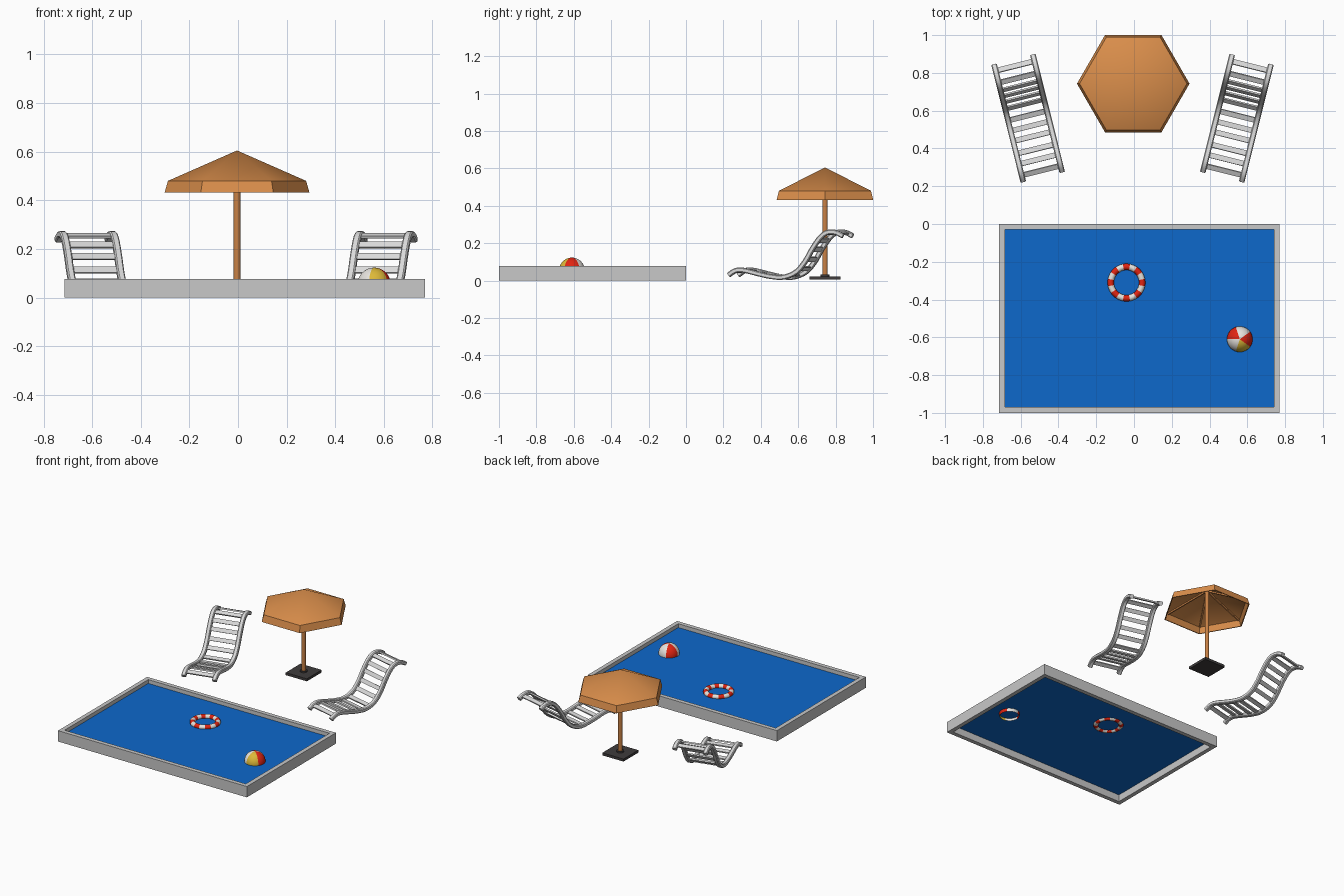
import bpy, bmesh, math
from mathutils import Vector, Matrix

if "Cube" in bpy.data.objects:
    bpy.data.objects.remove(bpy.data.objects["Cube"])


def material(name, r, g, b):
    m = bpy.data.materials.new(name)
    m.diffuse_color = (r, g, b, 1)
    m.use_nodes = True
    m.node_tree.nodes["Principled BSDF"].inputs["Base Color"].default_value = m.diffuse_color
    return m


STONE = material("pool stone", 0.58, 0.58, 0.58)
WATER = material("water blue", 0.004, 0.14, 0.60)
PLASTIC = material("chair light grey", 0.70, 0.70, 0.70)
ORANGE = material("canopy orange", 0.70, 0.27, 0.07)
WOOD = material("pole wood", 0.58, 0.22, 0.06)
DARK = material("base dark grey", 0.05, 0.045, 0.045)
RED = material("red", 0.75, 0.018, 0.006)
WHITE = material("white", 0.85, 0.82, 0.78)
YELLOW = material("yellow", 0.72, 0.48, 0.04)


def finish(name, bm, mats, smooth=30):
    bmesh.ops.remove_doubles(bm, verts=bm.verts, dist=1e-5)
    me = bpy.data.meshes.new(name)
    bm.to_mesh(me)
    bm.free()
    for m in mats:
        me.materials.append(m)
    if smooth:
        me.shade_smooth()
        me.set_sharp_from_angle(angle=math.radians(smooth))
    ob = bpy.data.objects.new(name, me)
    bpy.context.collection.objects.link(ob)
    return ob


def skin(bm, rings, closed=False, caps=False, index=None):
    """Join a row of equal point loops with quads."""
    vs = [[bm.verts.new(p) for p in r] for r in rings]
    n, k = len(vs), len(vs[0])
    faces = []
    for i in range(n if closed else n - 1):
        a, b = vs[i], vs[(i + 1) % n]
        for j in range(k):
            f = bm.faces.new((a[j], a[(j + 1) % k], b[(j + 1) % k], b[j]))
            f.material_index = index(i) if index else 0
            faces.append(f)
    if caps:
        faces += [bm.faces.new(vs[0]), bm.faces.new(vs[-1])]
    bmesh.ops.recalc_face_normals(bm, faces=faces)


def box(bm, size, matrix):
    bmesh.ops.create_cube(bm, size=1, matrix=matrix @ Matrix.Diagonal((*size, 1)))


def circle(r, z, n, cx=0, cy=0):
    return [(cx + r * math.cos(math.tau * i / n), cy + r * math.sin(math.tau * i / n), z)
            for i in range(n)]


# Pool: open-bottomed frame and a water sheet
def rect(inset, z):
    x0, x1, y0, y1 = -0.714 + inset, 0.77 - inset, -1 + inset, -inset
    return [(x0, y0, z), (x1, y0, z), (x1, y1, z), (x0, y1, z)]


bm = bmesh.new()
skin(bm, [rect(0, 0), rect(0, 0.077), rect(0.03, 0.077), rect(0.03, 0)], closed=True)
finish("pool_frame", bm, [STONE], 0)
bm = bmesh.new()
bm.faces.new([bm.verts.new(p) for p in rect(0.029, 0.05)])
finish("pool_water", bm, [WATER], 0)

# Life ring: sixteen red and white bands, 4 steps each
bm = bmesh.new()
N = 64
rings = []
for i in range(N):
    a = math.tau * (i - 2) / N
    rings.append([((0.083 + 0.017 * math.cos(t)) * math.cos(a) - 0.04,
                   (0.083 + 0.017 * math.cos(t)) * math.sin(a) - 0.31,
                   0.056 + 0.017 * math.sin(t))
                  for t in (math.tau * j / 16 for j in range(16))])
skin(bm, rings, closed=True, index=lambda i: (i // 4) % 2)
finish("life_ring", bm, [RED, WHITE], 40)

# Beach ball: five colour sectors, cut open below the water line
bm = bmesh.new()
bmesh.ops.create_uvsphere(bm, u_segments=40, v_segments=24, radius=0.068)
bmesh.ops.bisect_plane(bm, geom=bm.verts[:] + bm.edges[:] + bm.faces[:],
                       plane_co=(0, 0, -0.026), plane_no=(0, 0, -1), clear_outer=True)
for f in bm.faces:
    c = f.calc_center_median()
    sector = int(((math.degrees(math.atan2(c.y, c.x)) + 36) % 360) // 72)
    f.material_index = (0, 1, 0, 1, 2)[sector]
bmesh.ops.translate(bm, verts=bm.verts, vec=(0.56, -0.61, 0.055))
finish("beach_ball", bm, [RED, WHITE, YELLOW], 40)

# Parasol
PX, PY = -0.004, 0.743
bm = bmesh.new()
outer = [(0, 0.605), (0.284, 0.480), (0.298, 0.432)]
inner = [(0.291, 0.432), (0.278, 0.474), (0, 0.597)]
skin(bm, [circle(r, z, 6, PX, PY) for r, z in outer + inner])
bmesh.ops.dissolve_degenerate(bm, dist=1e-5, edges=bm.edges[:])
finish("parasol_canopy", bm, [ORANGE], 30)

bm = bmesh.new()
skin(bm, [circle(0.0145, z, 20, PX, PY) for z in (0.02, 0.595)], caps=True)
finish("parasol_pole", bm, [WOOD])

bm = bmesh.new()
for i in range(6):  # ribs under the canopy corners
    m = Matrix.Translation((PX, PY, 0)) @ Matrix.Rotation(math.tau * i / 6, 4, 'Z')
    slope = math.atan2(0.123, 0.278)
    m = m @ Matrix.Translation((0.14, 0, 0.530)) @ Matrix.Rotation(slope, 4, 'Y')
    box(bm, (0.29, 0.010, 0.012), m)
finish("parasol_ribs", bm, [WOOD], 0)

bm = bmesh.new()
box(bm, (0.166, 0.166, 0.018), Matrix.Translation((PX, PY, 0.014)))
skin(bm, [circle(0.024, z, 20, PX, PY) for z in (0.02, 0.032)], caps=True)
finish("parasol_base", bm, [DARK])

# Lounge chair side profile (distance from foot, height)
PROFILE = [(0, 0.030), (0.03, 0.050), (0.06, 0.057), (0.10, 0.052), (0.16, 0.037),
           (0.23, 0.022), (0.30, 0.018), (0.37, 0.045), (0.42, 0.10), (0.46, 0.168),
           (0.50, 0.225), (0.535, 0.254), (0.57, 0.260), (0.60, 0.254), (0.63, 0.238)]


def smooth_path(pts, steps=5):
    p = [Vector(q) for q in pts]
    p = [2 * p[0] - p[1]] + p + [2 * p[-1] - p[-2]]
    out = []
    for i in range(1, len(p) - 2):
        a, b, c, d = p[i - 1:i + 3]
        for s in range(steps):
            t = s / steps
            out.append(0.5 * (2 * b + (c - a) * t + (2 * a - 5 * b + 4 * c - d) * t * t
                              + (3 * b - a - 3 * c + d) * t ** 3))
    return out + [p[-2]]


PATH = smooth_path(PROFILE)
TANGENT = [(PATH[min(i + 1, len(PATH) - 1)] - PATH[max(i - 1, 0)]).normalized()
           for i in range(len(PATH))]
LENGTH = [0]
for a, b in zip(PATH, PATH[1:]):
    LENGTH.append(LENGTH[-1] + (b - a).length)


def chair(side, label):
    place = (Matrix.Translation((-0.008 + side * 0.553, 0.561, 0))
             @ Matrix.Rotation(-side * math.radians(14), 4, 'Z')
             @ Matrix.Translation((0, -0.316, 0)))
    # Two curved rails with a chamfered section
    bm = bmesh.new()
    w, h, c = 0.015, 0.013, 0.005
    section = [(-w, -h + c), (-w, h - c), (-w + c, h), (w - c, h),
               (w, h - c), (w, -h + c), (w - c, -h), (-w + c, -h)]
    for sx in (-1, 1):
        skin(bm, [[(sx * 0.106 + u, p.x - t.y * v, p.y + t.x * v) for u, v in section]
                  for p, t in zip(PATH, TANGENT)], caps=True)
    bm.transform(place)
    finish(label + "_chair_rails", bm, [PLASTIC], 35)
    # Evenly spaced slats following the curve
    bm = bmesh.new()
    count = 12
    for k in range(count):
        d = 0.035 + (LENGTH[-1] - 0.07) * k / (count - 1)
        i = min(range(len(PATH)), key=lambda n: abs(LENGTH[n] - d))
        p, t = PATH[i], TANGENT[i]
        m = Matrix.Translation((0, p.x, p.y)) @ Matrix.Rotation(math.atan2(t.y, t.x), 4, 'X')
        box(bm, (0.20, 0.028, 0.010), m)
    bm.transform(place)
    finish(label + "_chair_slats", bm, [PLASTIC], 0)


chair(1, "right")
chair(-1, "left")
